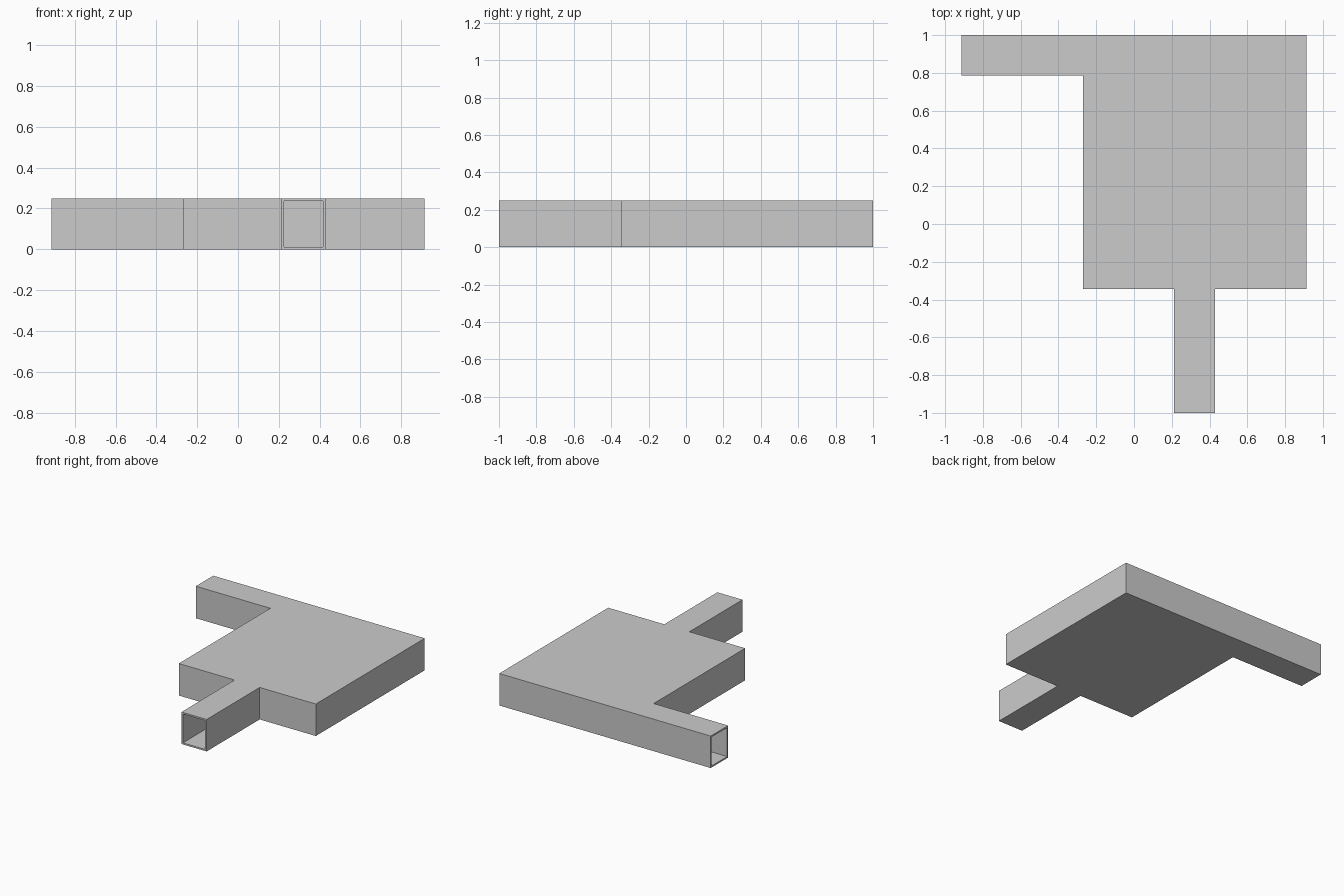
import bpy, bmesh

if "Cube" in bpy.data.objects:
    bpy.data.objects.remove(bpy.data.objects["Cube"])

HEIGHT, WALL = 0.25, 0.0125

# Floor plan: square room with a side passage (left) and a front passage
plan = [(-0.914, 1.0), (-0.914, 0.785), (-0.27, 0.785), (-0.27, -0.345),
        (0.212, -0.345), (0.212, -1.0), (0.429, -1.0), (0.429, -0.345),
        (0.914, -0.345), (0.914, 1.0)]
open_edges = (0, 5)  # plan edges that are passage mouths

bm = bmesh.new()
low = [bm.verts.new((x, y, 0)) for x, y in plan]
high = [bm.verts.new((x, y, HEIGHT)) for x, y in plan]

# Floor and ceiling
bm.faces.new(low[::-1])
bm.faces.new(high)

# Outer walls, leaving the passage mouths open
n = len(plan)
for i in range(n):
    if i not in open_edges:
        j = (i + 1) % n
        bm.faces.new((low[i], low[j], high[j], high[i]))

mesh = bpy.data.meshes.new("room_shell")
bm.to_mesh(mesh)
bm.free()
room = bpy.data.objects.new("room_shell", mesh)
bpy.context.collection.objects.link(room)

# Wall thickness grows inward, so the room and passages stay hollow
shell = room.modifiers.new("wall_thickness", 'SOLIDIFY')
shell.thickness = WALL
shell.offset = -1
shell.use_even_offset = True
shell.use_rim = True
